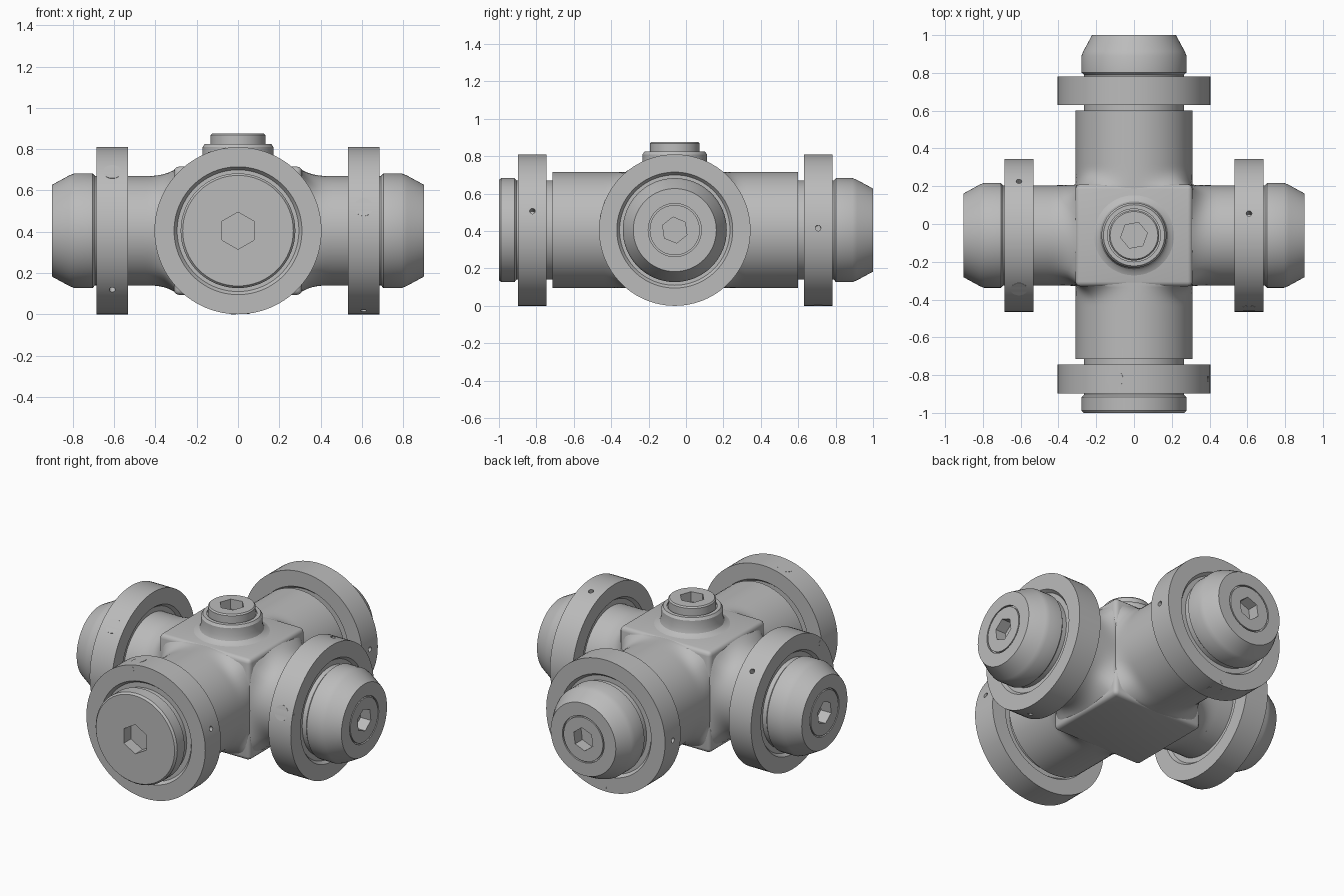
import bpy, bmesh
from math import radians, pi, sin, cos
from mathutils import Matrix, Vector

cube = bpy.data.objects.get("Cube")
if cube:
    bpy.data.objects.remove(cube, do_unlink=True)

steel = bpy.data.materials.new("grey_metal")
steel.use_nodes = True
GREY = (0.5, 0.5, 0.5, 1)
steel.diffuse_color = GREY
steel.node_tree.nodes["Principled BSDF"].inputs["Base Color"].default_value = GREY

HUB = Vector((0, -0.06, 0.405))
X, Y, Z = Vector((1, 0, 0)), Vector((0, 1, 0)), Vector((0, 0, 1))


def make(name, bm):
    bmesh.ops.recalc_face_normals(bm, faces=bm.faces)
    mesh = bpy.data.meshes.new(name)
    bm.to_mesh(mesh)
    bm.free()
    mesh.materials.append(steel)
    obj = bpy.data.objects.new(name, mesh)
    bpy.context.collection.objects.link(obj)
    return obj


def activate(obj):
    bpy.ops.object.select_all(action='DESELECT')
    obj.select_set(True)
    bpy.context.view_layer.objects.active = obj


def smooth(obj):
    activate(obj)
    bpy.ops.object.shade_smooth_by_angle(angle=radians(30))
    return obj


def skin(name, rings):
    """Closed solid through a list of point rings."""
    bm = bmesh.new()
    loops = [[bm.verts.new(p) for p in ring] for ring in rings]
    n = len(loops[0])
    for a, b in zip(loops, loops[1:]):
        for i in range(n):
            j = (i + 1) % n
            bm.faces.new((a[i], a[j], b[j], b[i]))
    bm.faces.new(loops[0])
    bm.faces.new(loops[-1])
    return make(name, bm)


def lathe(name, origin, axis, profile, sides=64, turn=0):
    """Turned solid: profile holds (radius, distance along axis)."""
    side = X if abs(axis.z) > 0.9 else Z
    other = axis.cross(side).normalized()
    side = other.cross(axis)
    rings = []
    for r, d in profile:
        rings.append([origin + axis * d
                      + side * (r * cos(turn + 2 * pi * i / sides))
                      + other * (r * sin(turn + 2 * pi * i / sides))
                      for i in range(sides)])
    return skin(name, rings)


def cut(obj, cutter):
    cutter.hide_render = True
    mod = obj.modifiers.new("cut", 'BOOLEAN')
    mod.operation, mod.solver, mod.object = 'DIFFERENCE', 'EXACT', cutter
    activate(obj)
    bpy.ops.object.modifier_apply(modifier=mod.name)
    bpy.data.objects.remove(cutter, do_unlink=True)


def socket(obj, origin, axis, face, radius, turn=0, depth=0.07):
    cut(obj, lathe("socket_cutter", origin, axis,
                   [(radius, face - depth), (radius, face + 0.02)], 6, turn))


def arm(name, axis, wide, high, radius, start, blend, low_end, high_end):
    """Round tube that flares into the square hub at its middle."""
    steps = 8
    stations = [(start + blend * k / steps, 0.8 * (1 - k / steps) ** 3)
                for k in range(steps + 1)]
    path = ([(-low_end, 0)] + [(-d, t) for d, t in reversed(stations)]
            + stations + [(high_end, 0)])
    side = Y if axis == X else X
    rings = []
    for d, t in path:
        ring = []
        for i in range(72):
            c, s = cos(2 * pi * i / 72), sin(2 * pi * i / 72)
            sq = (abs(c) ** 10 + abs(s) ** 10) ** -0.1
            u = c * (radius * (1 - t) + wide * sq * t)
            v = s * (radius * (1 - t) + high * sq * t)
            ring.append(HUB + axis * d + side * u + Z * v)
        rings.append(ring)
    return smooth(skin(name, rings))


# Central hub block with softened edges
bm = bmesh.new()
bmesh.ops.create_cube(bm, size=1, matrix=Matrix.Translation(HUB)
                      @ Matrix.Diagonal((0.62, 0.54, 0.622, 1)))
bmesh.ops.bevel(bm, geom=bm.edges[:], offset=0.025, segments=3,
                profile=0.5, affect='EDGES')
smooth(make("hub_block", bm))

# Crossing tubes
arm("cross_tube", X, 0.27, 0.31, 0.265, 0.30, 0.16, 0.58, 0.58)
arm("main_tube", Y, 0.31, 0.31, 0.31, 0.26, 0.12, 0.655, 0.66)

# Top boss and its plug
base = HUB.copy()
base.z = 0
smooth(lathe("top_boss", base, Z, [
    (0.215, 0.69), (0.215, 0.715), (0.195, 0.722), (0.18, 0.735), (0.172, 0.76),
    (0.172, 0.81), (0.162, 0.825), (0.14, 0.825), (0.14, 0.815), (0.1, 0.815)]))
plug = lathe("top_plug", base, Z, [
    (0.133, 0.75), (0.133, 0.868), (0.126, 0.876)])
socket(plug, base, Z, 0.876, 0.072, radians(10))
smooth(plug)


def end_fitting(name, origin, axis, inner, angle, cap_end, flat=False):
    """Neck, drilled collar and end cap on one arm."""
    outer = inner + 0.152
    smooth(lathe(name + "_neck", origin, axis,
                 [(0.265, inner - 0.08), (0.265, outer + 0.02)]))
    collar = lathe(name + "_collar", origin, axis, [
        (0.2, inner + 0.02), (0.295, inner + 0.02), (0.31, inner),
        (0.405, inner), (0.405, outer), (0.31, outer),
        (0.295, outer - 0.02), (0.2, outer - 0.02)], 96)
    # Radial directions are measured from the horizontal side towards up
    flank = Y if abs(axis.x) > 0.5 else X
    mid = origin + axis * (inner + outer) / 2

    def radial(degrees):
        return flank * cos(radians(degrees)) + Z * sin(radians(degrees))

    for turn in (0, 180):
        cut(collar, lathe("hole_cutter", mid, radial(angle + turn),
                          [(0.015, 0.34), (0.015, 0.43)], 16))
    smooth(collar)
    pin = radial(angle + 90)
    smooth(lathe(name + "_flush_pin", mid, pin, [(0.045, 0.38), (0.045, 0.4045)], 32))
    smooth(lathe(name + "_face_pin", origin + pin * 0.38, axis,
                 [(0.015, outer - 0.02), (0.015, outer + 0.001)], 16))

    # End cap
    start = outer + 0.008
    profile = [(0.2, outer - 0.03), (0.265, outer - 0.03),
               (0.265, start), (0.278, start + 0.012)]
    if flat:
        profile += [(0.278, cap_end - 0.012), (0.268, cap_end)]
    else:
        profile += [(0.278, start + 0.1), (0.268, start + 0.125),
                    (0.222, cap_end), (0.142, cap_end), (0.142, cap_end - 0.012),
                    (0.134, cap_end - 0.012), (0.134, cap_end)]
    cap = lathe(name + "_cap", origin, axis, profile)
    if flat:
        socket(cap, origin, axis, cap_end, 0.09)
    else:
        socket(cap, origin, axis, cap_end, 0.07, radians(8))
    smooth(cap)


centre = Vector((0, 0, HUB.z))
end_fitting("left", HUB, X, 0.533, 73.5, 0.902)
end_fitting("right", HUB, -X, 0.533, 45, 0.902)
end_fitting("back", centre, Y, 0.63, 181.5, 1.0)
end_fitting("front", centre, -Y, 0.745, 14.5, 1.0, flat=True)
